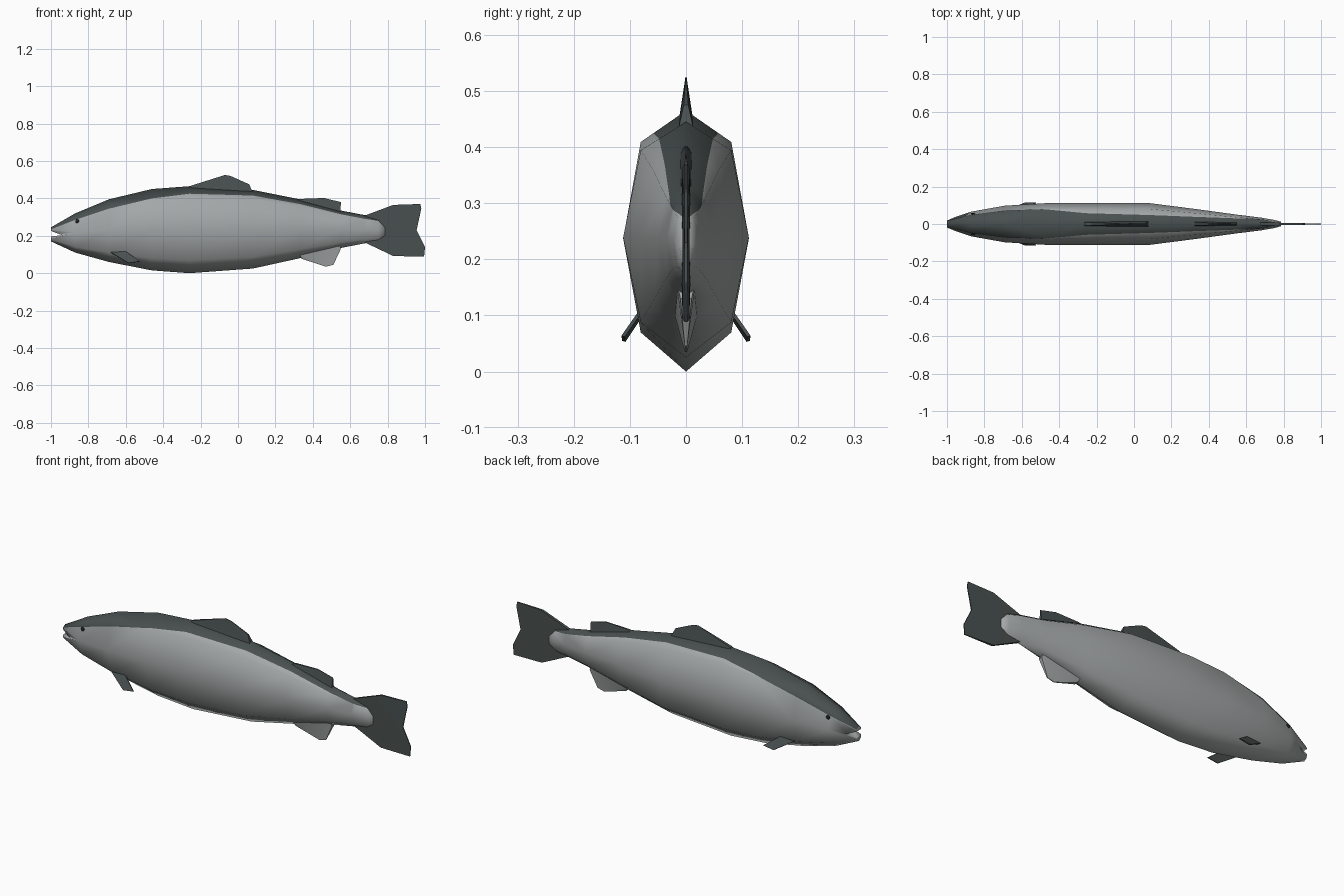
import bpy, bmesh, math
from mathutils import Vector

if "Cube" in bpy.data.objects:
    bpy.data.objects.remove(bpy.data.objects["Cube"])


def material(name, rgb):
    m = bpy.data.materials.new(name)
    m.diffuse_color = (*rgb, 1)
    m.use_nodes = True
    m.node_tree.nodes["Principled BSDF"].inputs["Base Color"].default_value = m.diffuse_color
    return m


SILVER = material("silver grey", (0.37, 0.39, 0.39))
DARK = material("dark green grey", (0.065, 0.08, 0.078))
BLACK = material("eye black", (0.015, 0.018, 0.018))


def finish(bm, name, mats, angle):
    bmesh.ops.recalc_face_normals(bm, faces=bm.faces[:])
    me = bpy.data.meshes.new(name)
    bm.to_mesh(me)
    bm.free()
    ob = bpy.data.objects.new(name, me)
    bpy.context.collection.objects.link(ob)
    for m in mats:
        me.materials.append(m)
    bpy.ops.object.select_all(action='DESELECT')
    ob.select_set(True)
    bpy.context.view_layer.objects.active = ob
    if angle:
        bpy.ops.object.shade_smooth_by_angle(angle=math.radians(angle))
    return ob


# Body stations: x, top z, bottom z, half width, height of the dark back's edge
STATIONS = [
    (-1.0, .245, .17, .022, .235), (-.87, .32, .11, .066, .285),
    (-.69, .395, .06, .098, .345), (-.46, .45, .015, .112, .40),
    (-.26, .465, .0, .112, .425), (.08, .445, .025, .112, .415),
    (.33, .395, .08, .08, .37), (.55, .335, .135, .05, .315),
    (.68, .31, .16, .034, .29), (.75, .29, .17, .022, .28),
    (.785, .25, .195, .012, .26)]
HALF = [(0, 1), (.72, .88), (1, .51), (.72, .15), (0, 0)]
SECTION = HALF + [(-y, z) for y, z in HALF[-2:0:-1]]

bm = bmesh.new()
rings = [[bm.verts.new((x, y * w, zb + z * (zt - zb))) for y, z in SECTION]
         for x, zt, zb, w, line in STATIONS]
n = len(SECTION)
for a, b in zip(rings, rings[1:]):
    for i in range(n):
        j = (i + 1) % n
        bm.faces.new((a[i], a[j], b[j], b[i]))
bm.faces.new(rings[0])
bm.faces.new(rings[-1])

# Cut the edge of the dark back into each body segment, then colour above it
for s, t in zip(STATIONS, STATIONS[1:]):
    def inside():
        return [f for f in bm.faces if s[0] < f.calc_center_median().x < t[0]]
    p = Vector((s[0], 0, s[4]))
    normal = Vector((s[4] - t[4], 0, t[0] - s[0])).normalized()
    faces = inside()
    edges = {e for f in faces for e in f.edges}
    verts = {v for f in faces for v in f.verts}
    bmesh.ops.bisect_plane(bm, geom=faces + list(edges) + list(verts),
                           dist=1e-5, plane_co=p, plane_no=normal)
    for f in inside():
        f.material_index = int((f.calc_center_median() - p).dot(normal) > 0)
body = finish(bm, "body", [SILVER, DARK], 80)


# Fins: an outline in x, z with a half thickness at each point
def fin(name, outline, mat):
    bm = bmesh.new()
    left = [bm.verts.new((x, -t, z)) for x, z, t in outline]
    right = [bm.verts.new((x, t, z)) for x, z, t in outline]
    bm.faces.new(left)
    bm.faces.new(right[::-1])
    k = len(outline)
    for i in range(k):
        j = (i + 1) % k
        bm.faces.new((left[i], right[i], right[j], left[j]))
    bmesh.ops.triangulate(bm, faces=[f for f in bm.faces if len(f.verts) > 4])
    return finish(bm, name, [mat], 30)


fin("dorsal_fin", [(-.28, .44, .014), (-.26, .465, .008), (-.07, .525, .001),
                   (-.04, .52, .001), (.06, .475, .004), (.08, .43, .014)], DARK)
fin("adipose_fin", [(.30, .385, .012), (.33, .397, .006), (.46, .402, .002),
                    (.55, .38, .001), (.548, .32, .01)], DARK)
fin("anal_fin", [(.33, .10, .02), (.34, .077, .01), (.47, .035, .002),
                 (.51, .045, .002), (.55, .13, .01), (.54, .18, .02)], SILVER)
fin("tail_fin", [(.67, .305, .008), (.83, .365, .006), (.975, .37, .002),
                 (.98, .345, .002), (.955, .23, .003), (1.0, .14, .002),
                 (.995, .088, .002), (.83, .092, .006), (.67, .168, .008)], DARK)

# Mouth cut
cutter = fin("mouth_cutter", [(-1.05, .245, .2), (-.94, .203, .2), (-1.05, .192, .2)], SILVER)
cutter.hide_render = True
mod = body.modifiers.new("mouth", 'BOOLEAN')
mod.object = cutter
mod.operation = 'DIFFERENCE'
mod.solver = 'EXACT'
bpy.context.view_layer.objects.active = body
bpy.ops.object.modifier_apply(modifier=mod.name)
bpy.data.objects.remove(cutter)

# Paired pectoral fins and eyes
for side, label in ((-1, "front"), (1, "back")):
    bm = bmesh.new()
    pts = [(-.68, .074, .11), (-.60, .076, .115), (-.525, .113, .062), (-.585, .112, .053)]
    inner = [bm.verts.new((x, side * (y - .004), z)) for x, y, z in pts]
    outer = [bm.verts.new((x, side * (y + .002), z + .002)) for x, y, z in pts]
    bm.faces.new(inner)
    bm.faces.new(outer)
    for i in range(4):
        j = (i + 1) % 4
        bm.faces.new((inner[i], inner[j], outer[j], outer[i]))
    finish(bm, "pectoral_fin_" + label, [DARK], 0)

    bm = bmesh.new()
    bmesh.ops.create_uvsphere(bm, u_segments=10, v_segments=6, radius=.011)
    for v in bm.verts:
        v.co = (v.co.x - .86, v.co.y * .4 + side * .055, v.co.z + .278)
    finish(bm, "eye_" + label, [BLACK], 60)
